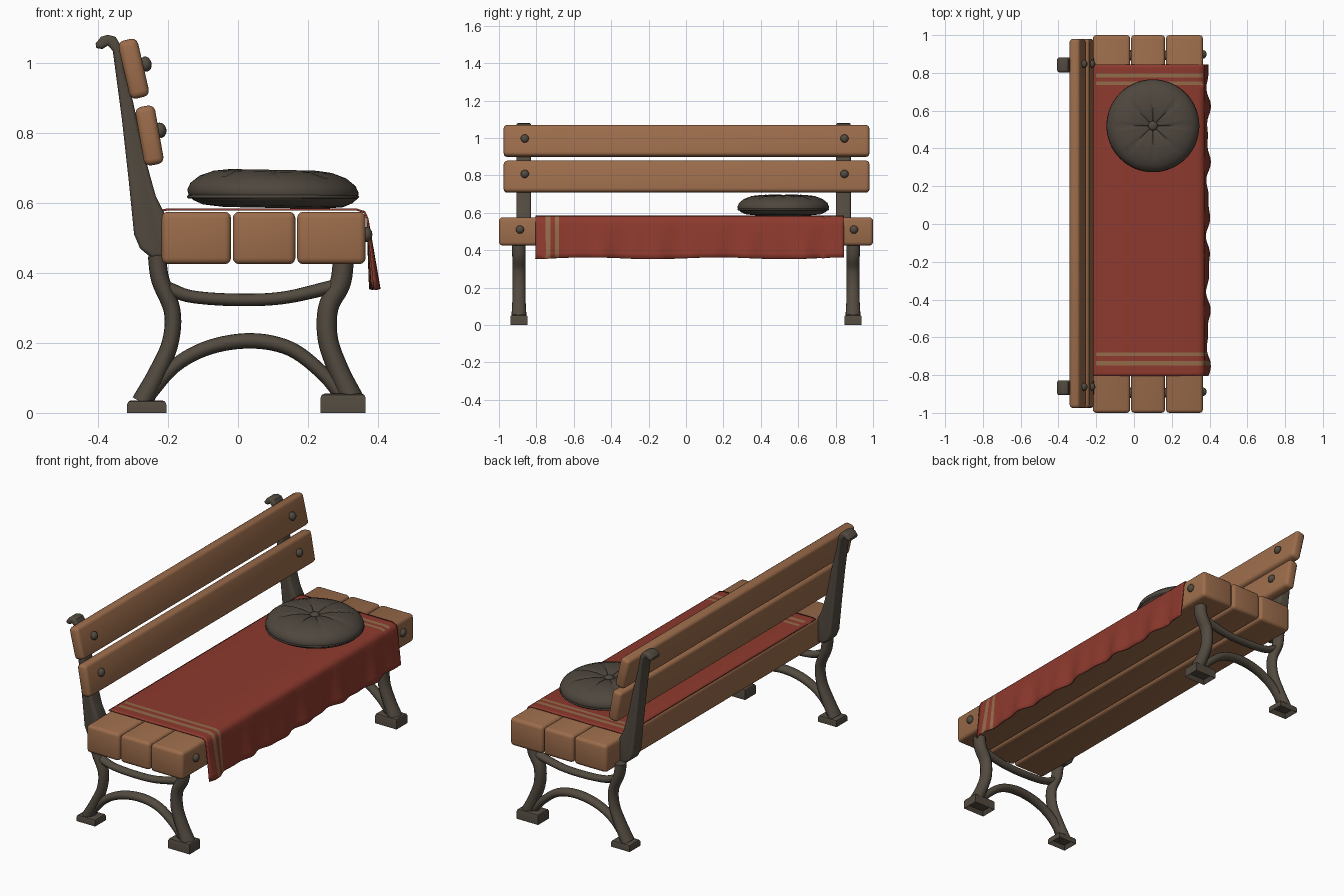
import bpy, bmesh, math
from mathutils import Vector, Matrix

cube = bpy.data.objects.get("Cube")
if cube:
    bpy.data.objects.remove(cube, do_unlink=True)


def material(name, rgb):
    m = bpy.data.materials.new(name)
    m.use_nodes = True
    m.diffuse_color = (*rgb, 1)
    bsdf = next(n for n in m.node_tree.nodes if n.type == 'BSDF_PRINCIPLED')
    bsdf.inputs["Base Color"].default_value = (*rgb, 1)
    bsdf.inputs["Roughness"].default_value = 0.8
    return m


WOOD = material("warm wood", (0.33, 0.15, 0.07))
IRON = material("dark iron", (0.085, 0.069, 0.051))
RED = material("red cloth", (0.27, 0.042, 0.027))
TAN = material("tan stripe", (0.29, 0.15, 0.07))
GREY = material("cushion grey", (0.078, 0.063, 0.049))


def finish(name, bm, *mats, angle=40):
    bmesh.ops.recalc_face_normals(bm, faces=bm.faces)
    mesh = bpy.data.meshes.new(name)
    bm.to_mesh(mesh)
    bm.free()
    for m in mats:
        mesh.materials.append(m)
    mesh.shade_smooth()
    mesh.set_sharp_from_angle(angle=math.radians(angle))
    ob = bpy.data.objects.new(name, mesh)
    bpy.context.scene.collection.objects.link(ob)
    return ob


def bevel(bm, width, segments=3, edges=None):
    bmesh.ops.bevel(bm, geom=edges or bm.edges[:], offset=width, segments=segments,
                    profile=0.5, affect='EDGES')


def plank(name, centre, size, tilt=0, round_=0.018):
    bm = bmesh.new()
    bmesh.ops.create_cube(bm, size=1, matrix=Matrix.Diagonal((*size, 1)))
    bevel(bm, round_)
    bm.transform(Matrix.Translation(centre) @ Matrix.Rotation(math.radians(tilt), 4, 'Y'))
    return finish(name, bm, WOOD)


def spline(points, steps=6):
    """Catmull-Rom samples of (x, z, radius) points."""
    p = [Vector(q) for q in points]
    p = [2 * p[0] - p[1]] + p + [2 * p[-1] - p[-2]]
    out = []
    for a, b, c, d in zip(p, p[1:], p[2:], p[3:]):
        for i in range(steps):
            t = i / steps
            out.append(0.5 * (2 * b + (c - a) * t + (2 * a - 5 * b + 4 * c - d) * t ** 2
                              + (3 * b - a - 3 * c + d) * t ** 3))
    return out + [p[-2]]


def bar(name, points, y, depth):
    """Oval iron bar swept in the xz plane; depth scales its width along y."""
    bm = bmesh.new()
    path = spline(points)
    rings = []
    for i, p in enumerate(path):
        t = path[min(i + 1, len(path) - 1)] - path[max(i - 1, 0)]
        n = Vector((-t.y, 0, t.x)).normalized()
        ring = []
        for k in range(16):
            a = math.tau * k / 16
            v = Vector((p.x, y, p.y)) + n * p.z * math.cos(a)
            v.y += p.z * depth * math.sin(a)
            ring.append(bm.verts.new(v))
        rings.append(ring)
    for r, s in zip(rings, rings[1:]):
        for k in range(16):
            j = (k + 1) % 16
            bm.faces.new((r[k], r[j], s[j], s[k]))
    bm.faces.new(rings[0])
    bm.faces.new(rings[-1])
    return finish(name, bm, IRON)


def foot(name, x0, x1, y, height):
    """Tapered iron foot with a hollow underside."""
    bm = bmesh.new()
    bmesh.ops.create_cube(bm, size=1, matrix=Matrix.Translation(((x0 + x1) / 2, y, height / 2))
                          @ Matrix.Diagonal((x1 - x0, 0.092, height, 1)))
    bm.normal_update()
    top = [e for e in bm.edges if all(v.co.z > height * 0.9 for v in e.verts)]
    bevel(bm, 0.012, 2, top)
    bm.normal_update()
    under = [f for f in bm.faces if f.normal.z < -0.9]
    bmesh.ops.inset_region(bm, faces=under, thickness=0.02)
    bmesh.ops.translate(bm, verts=under[0].verts[:], vec=(0, 0, 0.02))
    return finish(name, bm, IRON)


def post(name, y):
    """Back upright with a curled tip, extruded along y."""
    outline = [(-0.25, 0.445), (-0.212, 0.445), (-0.21, 0.57), (-0.235, 0.62), (-0.252, 0.68),
               (-0.275, 0.77), (-0.30, 0.89), (-0.325, 0.98), (-0.335, 1.05), (-0.35, 1.075),
               (-0.372, 1.081), (-0.392, 1.075), (-0.407, 1.056), (-0.405, 1.043), (-0.388, 1.04),
               (-0.372, 1.05), (-0.358, 1.035), (-0.332, 0.84), (-0.312, 0.66), (-0.297, 0.51),
               (-0.28, 0.47)]
    bm = bmesh.new()
    face = bm.faces.new([bm.verts.new((x, y - 0.039, z)) for x, z in outline])
    ext = bmesh.ops.extrude_face_region(bm, geom=[face])["geom"]
    far = [g for g in ext if isinstance(g, bmesh.types.BMVert)]
    bmesh.ops.translate(bm, verts=far, vec=(0, 0.078, 0))
    rims = [e for e in bm.edges if abs(e.verts[0].co.y - e.verts[1].co.y) < 0.001]
    bevel(bm, 0.011, 3, rims)
    return finish(name, bm, IRON)


def bolt(name, x, y, z, tilt=0):
    """Domed bolt head facing the front of the seat."""
    bm = bmesh.new()
    bmesh.ops.create_uvsphere(bm, u_segments=14, v_segments=8, radius=0.022)
    bm.transform(Matrix.Translation((x, y, z)) @ Matrix.Rotation(math.radians(tilt), 4, 'Y')
                 @ Matrix.Diagonal((0.8, 1, 1, 1)))
    return finish(name, bm, IRON)


# Wooden seat planks and back slats
for name, x0, x1 in (("rear", -0.218, -0.02), ("middle", -0.015, 0.164), ("front", 0.169, 0.365)):
    plank(name + "_seat_plank", ((x0 + x1) / 2, 0, 0.5), (x1 - x0, 2, 0.15))
plank("upper_back_slat", (-0.298, 0.003, 0.984), (0.057, 1.955, 0.17), -13)
plank("lower_back_slat", (-0.253, 0.003, 0.793), (0.057, 1.955, 0.17), -10)

# Cast iron frames, one at each end
for side, y, post_y in (("right", -0.893, -0.867), ("left", 0.893, 0.842)):
    foot(side + "_back_foot", -0.317, -0.205, y, 0.036)
    foot(side + "_front_foot", 0.236, 0.365, y, 0.055)
    bar(side + "_back_leg", [(-0.275, 0.03, 0.03), (-0.232, 0.11, 0.027), (-0.194, 0.2, 0.024),
                             (-0.188, 0.29, 0.024), (-0.222, 0.38, 0.026), (-0.232, 0.45, 0.026)], y, 1.35)
    bar(side + "_front_leg", [(0.325, 0.04, 0.034), (0.288, 0.12, 0.03), (0.257, 0.21, 0.029),
                              (0.258, 0.3, 0.029), (0.292, 0.37, 0.03), (0.302, 0.44, 0.03)], y, 1.2)
    bar(side + "_crossbar", [(-0.2, 0.355, 0.02), (-0.13, 0.332, 0.018), (0, 0.323, 0.018),
                             (0.13, 0.329, 0.018), (0.27, 0.36, 0.02)], y, 1.25)
    bar(side + "_arch", [(-0.26, 0.045, 0.02), (-0.18, 0.135, 0.02), (-0.08, 0.188, 0.021),
                         (0.04, 0.206, 0.022), (0.15, 0.183, 0.021), (0.24, 0.115, 0.02),
                         (0.295, 0.05, 0.02)], y, 1.25)
    post(side + "_back_post", post_y)
    bolt(side + "_upper_bolt", -0.264, post_y + 0.005, 0.997, -13)
    bolt(side + "_lower_bolt", -0.222, post_y + 0.005, 0.808, -10)
    bolt(side + "_seat_bolt", 0.367, y + 0.005, 0.51)

# Cloth runner over the seat, hanging in soft folds at the front
STRIPES = [(-0.75, -0.725), (-0.7, -0.68), (0.735, 0.755), (0.775, 0.797)]
columns = sorted([-0.805 + 1.65 * i / 90 for i in range(91)] + [v for s in STRIPES for v in s])
profile = [(-0.219, 0.578), (-0.2, 0.582), (0, 0.581), (0.2, 0.581), (0.34, 0.581),
           (0.362, 0.574), (0.37, 0.555)]
profile += [(0.37 + 0.003 * i, 0.555 - 0.0283 * i) for i in range(1, 8)]
bm = bmesh.new()
grid = []
for y in columns:
    wave = math.sin(23 * y) * 0.6 + math.sin(41 * y + 1) * 0.4
    row = []
    for x, z in profile:
        fall = max(0, (0.555 - z) / 0.2)
        row.append(bm.verts.new((x + 0.014 * wave * fall, y, z + 0.005 * fall * math.sin(9 * y))))
    grid.append(row)
for a, b in zip(grid, grid[1:]):
    for i in range(len(profile) - 1):
        f = bm.faces.new((a[i], a[i + 1], b[i + 1], b[i]))
        c = f.calc_center_median()
        striped = any(lo < c.y < hi for lo, hi in STRIPES)
        if striped and c.x > -0.2 and (c.z > 0.57 or c.y < 0):
            f.material_index = 1
bmesh.ops.recalc_face_normals(bm, faces=bm.faces)
runner = finish("cloth_runner", bm, RED, TAN, angle=60)
thick = runner.modifiers.new("thickness", 'SOLIDIFY')
thick.thickness = 0.006
thick.offset = 0

# Round cushion with radial pleats, seam piping and a centre button
rings = [(0.012, 0.678), (0.035, 0.686), (0.07, 0.693), (0.12, 0.695), (0.17, 0.689),
         (0.21, 0.674), (0.236, 0.653), (0.245, 0.633), (0.241, 0.617), (0.228, 0.604),
         (0.2, 0.592), (0.14, 0.586), (0.03, 0.586)]
SEGS = 64
bm = bmesh.new()
loops = []
for r, z in rings:
    loop = []
    for k in range(SEGS):
        a = math.tau * k / SEGS
        pleat = 0.006 if k % 8 == 0 and z > 0.67 and r < 0.2 else 0
        tilt = -0.02 * r * math.cos(a)
        loop.append(bm.verts.new((0.1 + r * math.cos(a), 0.52 + r * math.sin(a), z - pleat + tilt)))
    loops.append(loop)
for a, b in zip(loops, loops[1:]):
    for k in range(SEGS):
        j = (k + 1) % SEGS
        bm.faces.new((a[k], a[j], b[j], b[k]))
bm.faces.new(loops[0])
bm.faces.new(loops[-1])
finish("cushion", bm, GREY, angle=60)

bpy.ops.mesh.primitive_torus_add(location=(0.1, 0.52, 0.618), major_radius=0.241, minor_radius=0.005,
                                 major_segments=64, minor_segments=8)
piping = bpy.context.object
piping.name = "cushion_piping"
piping.data.materials.append(GREY)
piping.data.shade_smooth()

bm = bmesh.new()
bmesh.ops.create_uvsphere(bm, u_segments=16, v_segments=8, radius=0.025)
bm.transform(Matrix.Translation((0.1, 0.52, 0.682)) @ Matrix.Diagonal((1, 1, 0.5, 1)))
finish("cushion_button", bm, GREY)
